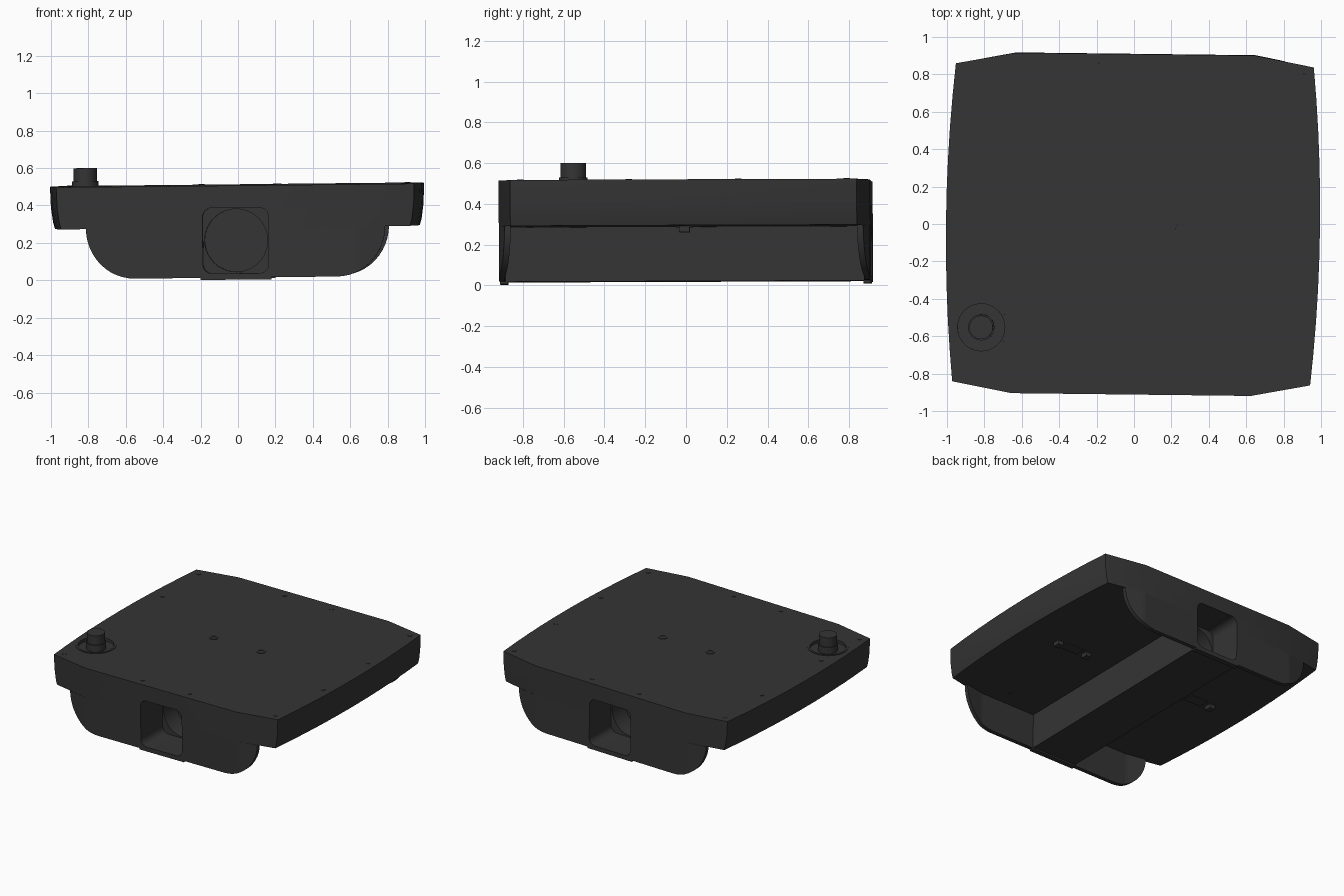
import bpy, bmesh, math
from mathutils import Matrix

if "Cube" in bpy.data.objects:
    bpy.data.objects.remove(bpy.data.objects["Cube"])

mat = bpy.data.materials.new("charcoal")
mat.diffuse_color = (0.035, 0.035, 0.035, 1)
mat.use_nodes = True
mat.node_tree.nodes["Principled BSDF"].inputs["Base Color"].default_value = mat.diffuse_color
TOP, UNDER = 0.51, 0.285


def make(name, bm):
    bmesh.ops.recalc_face_normals(bm, faces=bm.faces)
    me = bpy.data.meshes.new(name)
    bm.to_mesh(me)
    bm.free()
    me.materials.append(mat)
    ob = bpy.data.objects.new(name, me)
    bpy.context.collection.objects.link(ob)
    return ob


def loft(name, rings):
    """Closed solid through matching rings of points."""
    bm = bmesh.new()
    rows = [[bm.verts.new(p) for p in r] for r in rings]
    n = len(rows[0])
    for a, b in zip(rows, rows[1:]):
        for i in range(n):
            bm.faces.new((a[i], a[(i + 1) % n], b[(i + 1) % n], b[i]))
    bm.faces.new(rows[0])
    bm.faces.new(rows[-1])
    return make(name, bm)


def circle(x, y, r, n=32):
    return [(x + r * math.cos(2 * math.pi * i / n), y + r * math.sin(2 * math.pi * i / n)) for i in range(n)]


def post(name, x, y, r, z0, z1, n=32):
    return loft(name, [[(a, b, z) for a, b in circle(x, y, r, n)] for z in (z0, z1)])


def ring(name, x, y, r0, r1, z0, z1, n=32):
    bm = bmesh.new()
    loops = [[bm.verts.new((a, b, z)) for a, b in circle(x, y, r, n)]
             for r, z in ((r0, z0), (r1, z0), (r1, z1), (r0, z1))]
    for a, b in zip(loops, loops[1:] + loops[:1]):
        for i in range(n):
            bm.faces.new((a[i], a[(i + 1) % n], b[(i + 1) % n], b[i]))
    return make(name, bm)


def box(name, x0, x1, y0, y1, z0, z1):
    return loft(name, [[(x0, y0, z), (x1, y0, z), (x1, y1, z), (x0, y1, z)] for z in (z0, z1)])


def cut(ob, cutter):
    cutter.hide_render = True
    m = ob.modifiers.new("cut", 'BOOLEAN')
    m.object, m.operation, m.solver = cutter, 'DIFFERENCE', 'EXACT'
    bpy.context.view_layer.objects.active = ob
    bpy.ops.object.modifier_apply(modifier=m.name)


def outline_y(x):
    return 0.91 - 0.06 * max(0, abs(x) - 0.64) / 0.317


# upper slab: bulged sides, clipped ends, tapered towards the bottom
side = [(1 - 0.043 * (y / 0.85) ** 2, y) for y in [-0.85 + 0.17 * i for i in range(11)]]
plan = [(0.64, -0.91)] + side + [(0.64, 0.91)]
plan += [(-x, -y) for x, y in plan]
slab = loft("upper_slab", [[(x * s if abs(x) > 0.7 else x, y, z) for x, y in plan]
                           for s, z in ((0.975, UNDER), (0.985, 0.32), (0.996, 0.4), (1, TOP))])

# hanging end plates with rounded lower corners
half = [(0.54 + 0.26 * math.sin(t), UNDER - 0.267 * math.cos(t))
        for t in [math.pi / 2 * i / 12 for i in range(13)]]
half[-1] = (0.8, UNDER - 0.004)
half.append((0.64, UNDER - 0.267 * math.sqrt(1 - (0.1 / 0.26) ** 2)))
half.sort()
cols = [(-x, z) for x, z in reversed(half)] + half
plates = []
for s, name in ((-1, "front_plate"), (1, "back_plate")):
    plates.append(loft(name, [[(x, s * outline_y(x), z), (x, s * outline_y(x), UNDER),
                               (x, s * (outline_y(x) - 0.03), UNDER),
                               (x, s * (outline_y(x) - 0.03), z)] for x, z in cols]))
    box(name + "_lip", -0.19, 0.19, s * 0.872, s * 0.91, 0.007, 0.02)

# central tunnel along the underside
tunnel = box("central_tunnel", -0.185, 0.185, -0.885, 0.885, 0.019, UNDER)

# square mouth and round socket at each end
cutters = []
w, r = 0.176, 0.05
mouth = [(cx * (w - r) + r * math.cos(a), 0.216 + cz * (w - r) + r * math.sin(a))
         for q, (cx, cz) in enumerate(((1, 1), (-1, 1), (-1, -1), (1, -1)))
         for a in [math.pi / 2 * (q + i / 6) for i in range(7)]]
for s in (-1, 1):
    square = loft("mouth_cutter", [[(x, s * y, z) for x, z in mouth] for y in (1.0, 0.65)])
    rnd = loft("socket_cutter", [[(x, s * y, z) for x, z in circle(0, 0.216, 0.168, 40)]
                                 for y in (0.7, 0.5)])
    cutters += [square, rnd]
    cut(plates[0 if s < 0 else 1], square)
    for ob in (slab, tunnel):
        cut(ob, square)
        cut(ob, rnd)

# control knob in a shallow dish
KX, KY = -0.805, -0.56
dish = post("dish_cutter", KX, KY, 0.128, TOP - 0.02, 0.6, 40)
cutters.append(dish)
cut(slab, dish)
for c in cutters:
    bpy.data.objects.remove(c, do_unlink=True)
ring("dish_rim", KX, KY, 0.126, 0.142, TOP - 0.01, TOP + 0.004, 40)
post("knob_collar", KX, KY, 0.07, TOP - 0.022, TOP + 0.03)
post("knob", KX, KY, 0.063, TOP + 0.02, 0.61)

# screws on the top
spots = [(sx * 0.903, sy * 0.8) for sx in (-1, 1) for sy in (-1, 1)]
spots += [(sx * 0.2, sy * 0.845) for sx in (-1, 1) for sy in (-1, 1)]
spots += [(x, s * y) for x, y in ((-0.895, 0.355), (0.927, 0.268)) for s in (-1, 1)]
for x, y in spots:
    post("screw", x, y, 0.016, TOP - 0.01, TOP + 0.003, 12)
for x in (-0.2, 0.205):
    ring("centre_socket", x, 0, 0.02, 0.032, TOP - 0.01, TOP + 0.004, 20)

# latches under each wing
for s in (-1, 1):
    for x in (0.43, 0.68):
        box("latch_block", s * x - 0.022, s * x + 0.022, -0.026, 0.026, UNDER - 0.03, UNDER + 0.005)
    box("latch_plate", s * 0.555 - 0.07, s * 0.555 + 0.07, -0.04, 0.04, UNDER - 0.006, UNDER + 0.005)
post("underside_screw", 0.5, -0.76, 0.016, UNDER - 0.005, UNDER + 0.01, 12)

# the whole unit sits very slightly askew
tilt = (Matrix.Rotation(math.radians(-0.67), 4, 'Z') @ Matrix.Rotation(math.radians(-0.6), 4, 'Y')
        @ Matrix.Rotation(math.radians(0.22), 4, 'X'))
for ob in bpy.context.scene.objects:
    ob.data.transform(tilt)
    ob.select_set(True)
    bpy.context.view_layer.objects.active = ob
bpy.ops.object.shade_smooth_by_angle(angle=math.radians(25))
